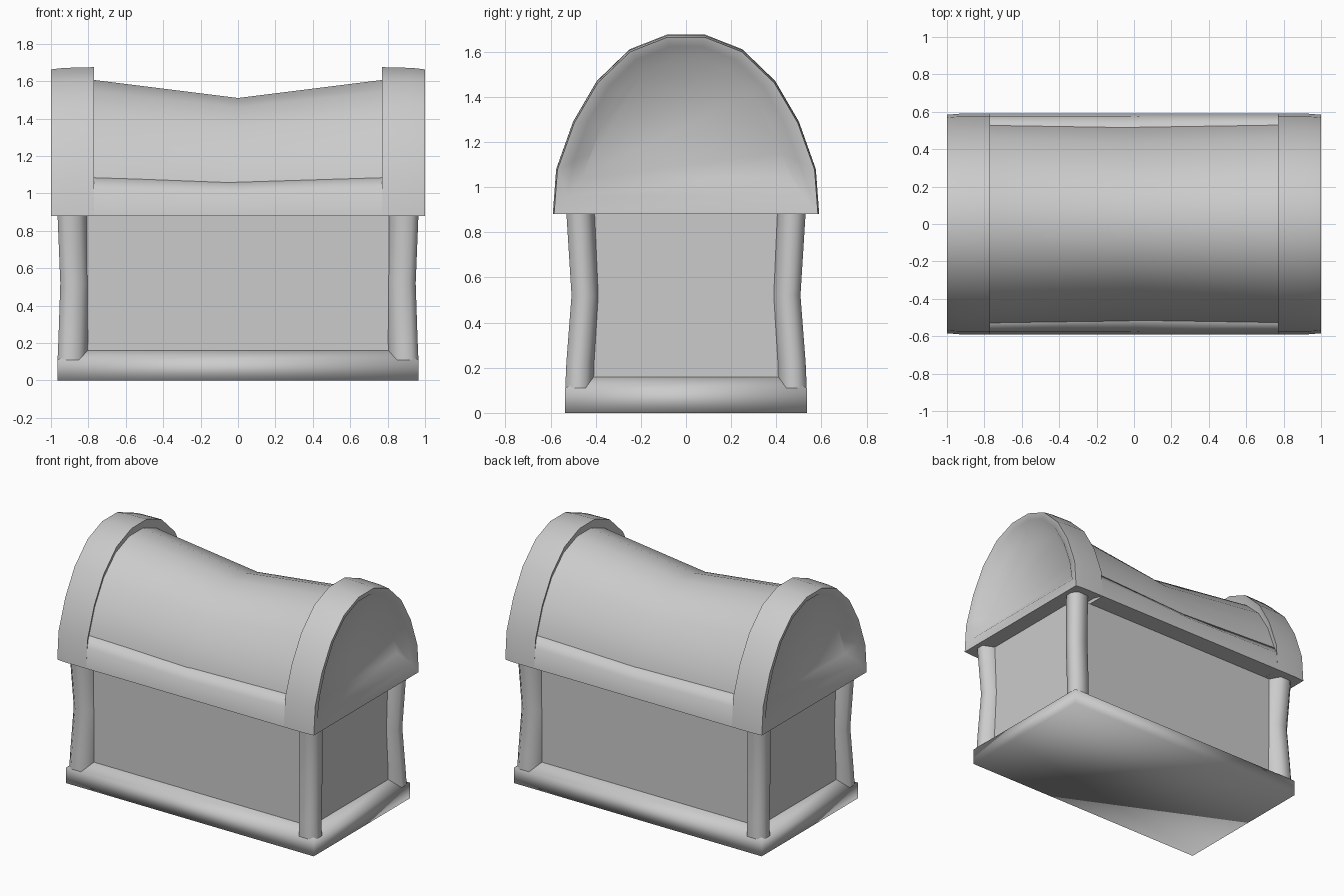
import bpy, bmesh, math

if "Cube" in bpy.data.objects:
    bpy.data.objects.remove(bpy.data.objects["Cube"])


def loft(name, rings, mirror=(False, False), angle=80):
    """Skin closed rings of 3D points, cap both ends, shade and mirror."""
    bm = bmesh.new()
    rows = [[bm.verts.new(p) for p in ring] for ring in rings]
    n = len(rows[0])
    for a, b in zip(rows, rows[1:]):
        for i in range(n):
            j = (i + 1) % n
            bm.faces.new((a[i], a[j], b[j], b[i]))
    bm.faces.new(rows[0])
    bm.faces.new(rows[-1])
    bmesh.ops.recalc_face_normals(bm, faces=bm.faces)
    mesh = bpy.data.meshes.new(name)
    bm.to_mesh(mesh)
    bm.free()
    ob = bpy.data.objects.new(name, mesh)
    bpy.context.collection.objects.link(ob)
    bpy.ops.object.select_all(action='DESELECT')
    ob.select_set(True)
    bpy.context.view_layer.objects.active = ob
    bpy.ops.object.shade_smooth_by_angle(angle=math.radians(angle))
    if any(mirror):
        mod = ob.modifiers.new("Mirror", 'MIRROR')
        mod.use_axis = (mirror[0], mirror[1], False)
        mod.use_mirror_merge = False
    return ob


def rect(x, y, z):
    return [(-x, -y, z), (x, -y, z), (x, y, z), (-x, y, z)]


def at_x(x, profile):
    return [(x, y, z) for y, z in profile]


def both_sides(half):
    return half + [(-y, z) for y, z in reversed(half)]


def blend(a, b, t):
    return [(p[0] + (q[0] - p[0]) * t, p[1] + (q[1] - p[1]) * t) for p, q in zip(a, b)]


def scaled(profile, sy, sz, z0):
    return [(y * sy, z0 + (z - z0) * sz) for y, z in profile]


# Body: bottom rail, recessed panels and waisted corner posts
loft("bottom_rail", [rect(0.965, 0.535, 0), rect(0.965, 0.535, 0.11),
                     rect(0.885, 0.455, 0.16)], angle=93)
loft("body_panels", [rect(0.885, 0.455, 0.05), rect(0.885, 0.455, 0.89)], angle=30)


def post_ring(x, y, z):
    plan = [(-0.16, -0.08), (-0.115, 0), (-0.035, 0), (0, -0.035), (0, -0.09),
            (-0.08, -0.125), (-0.16, -0.125)]
    return [(x + dx, y + dy, z) for dx, dy in plan]


loft("corner_posts", [post_ring(0.965, 0.535, 0.105), post_ring(0.96, 0.53, 0.22),
                      post_ring(0.95, 0.507, 0.52), post_ring(0.965, 0.53, 0.89)],
     mirror=(True, True))

# Lid: end arches with recessed end panels
outer = both_sides([(0.59, 0.88), (0.575, 1.08), (0.5, 1.29), (0.395, 1.47),
                    (0.25, 1.61), (0.085, 1.675)])
inner = both_sides([(0.46, 1.04), (0.42, 1.15), (0.37, 1.28), (0.29, 1.42),
                    (0.185, 1.52), (0.06, 1.57)])
loft("lid_end_arches", [at_x(0.80, scaled(outer, 0.9, 0.9, 0.88)),
                        at_x(0.77, outer),
                        at_x(0.93, scaled(outer, 1, 0.995, 0.88)),
                        at_x(1.0, scaled(outer, 0.99, 0.985, 0.88)),
                        at_x(0.985, blend(outer, inner, 0.5)),
                        at_x(0.92, inner)],
     mirror=(True, False), angle=93)

# Lid: curved top panel sagging toward the middle
top = both_sides([(0.54, 0.885), (0.535, 1.07), (0.46, 1.27), (0.36, 1.43),
                  (0.23, 1.55), (0.075, 1.61)])
sag = both_sides([(0.53, 0.885), (0.52, 1.05), (0.435, 1.215), (0.335, 1.355),
                  (0.215, 1.46), (0.07, 1.51)])
loft("lid_top_panel", [at_x(-0.8, top), at_x(0, sag), at_x(0.8, top)], angle=60)

# Lid: front and back rails
rail = [(-0.59, 0.88), (-0.575, 1.02), (-0.53, 1.085), (-0.42, 1.07), (-0.42, 0.88)]
rail_mid = [(-0.59, 0.88), (-0.575, 1.0), (-0.515, 1.06), (-0.42, 1.04), (-0.42, 0.88)]
loft("lid_rails", [at_x(-0.8, rail), at_x(0, rail_mid), at_x(0.8, rail)],
     mirror=(False, True))
